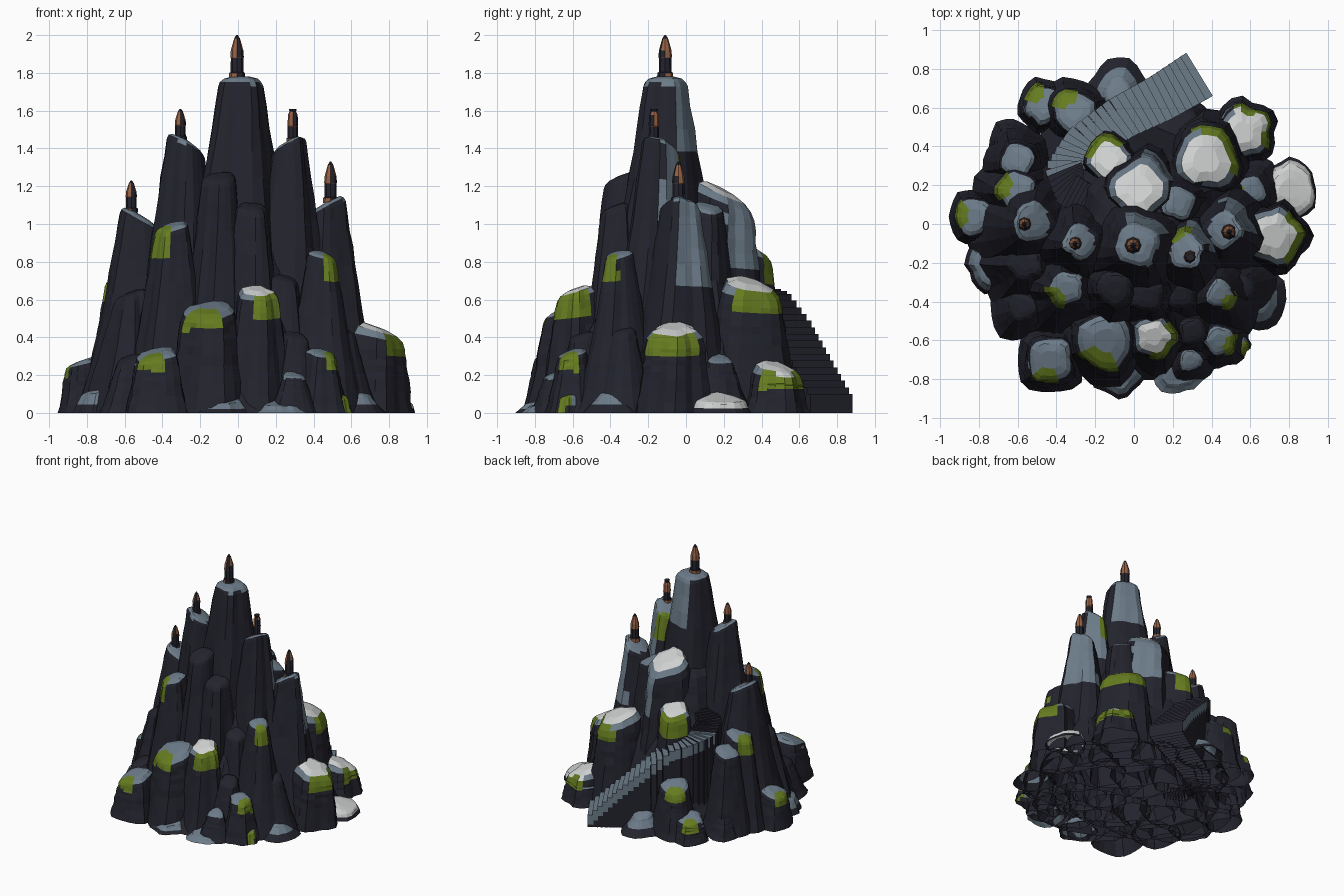
import bpy, bmesh, math, random
from mathutils import Matrix, Vector

random.seed(11)
if "Cube" in bpy.data.objects:
    bpy.data.objects.remove(bpy.data.objects["Cube"], do_unlink=True)

COLOURS = {
    "dark_rock": (0.017, 0.017, 0.027),
    "slate": (0.15, 0.20, 0.25),
    "snow": (0.62, 0.63, 0.63),
    "moss": (0.13, 0.20, 0.014),
    "copper": (0.30, 0.12, 0.06),
}
ORDER = list(COLOURS)
MATS = []
for label, rgb in COLOURS.items():
    mat = bpy.data.materials.new(label)
    mat.use_nodes = True
    mat.diffuse_color = (*rgb, 1)
    bsdf = mat.node_tree.nodes["Principled BSDF"]
    bsdf.inputs["Base Color"].default_value = (*rgb, 1)
    bsdf.inputs["Roughness"].default_value = 0.9
    MATS.append(mat)


def finish(bm, name, paint):
    """Recalculate normals, colour every face by a rule and link the object."""
    bmesh.ops.recalc_face_normals(bm, faces=bm.faces)
    bm.normal_update()
    for face in bm.faces:
        face.material_index = ORDER.index(paint(face))
    mesh = bpy.data.meshes.new(name)
    bm.to_mesh(mesh)
    bm.free()
    for mat in MATS:
        mesh.materials.append(mat)
    obj = bpy.data.objects.new(name, mesh)
    bpy.context.collection.objects.link(obj)
    return obj


def loft(bm, rings):
    """Skin a stack of equal rings and close the top; the foot stays open."""
    rows = [[bm.verts.new(p) for p in ring] for ring in rings]
    for low, high in zip(rows, rows[1:]):
        for i in range(len(low)):
            j = (i + 1) % len(low)
            bm.faces.new((low[i], low[j], high[j], high[i]))
    bm.faces.new(rows[-1])


def pillar(name, x, y, h, base, top, cap="slate", moss=None, tilt=0.35, bare_back=False):
    """Creased rock column; moss is the turn of its patch away from the outward direction."""
    sides = 20
    out = Vector((x, y, 0)).normalized() if abs(x) + abs(y) > 0.15 else Vector((0, 0, 0))
    mossy, low = moss is not None, h < 0.16
    patch = Matrix.Rotation(moss or 0, 3, "Z") @ out
    lobes, phase = random.choice((3, 4, 5)), random.uniform(0, math.tau)
    crease = [1 + 0.08 * math.cos(lobes * math.tau * i / sides + phase)
              + random.uniform(-0.05, 0.05) for i in range(sides)]
    crown = min(top * (0.7 if cap == "snow" else 0.45), h * 0.45)
    body = h - crown
    steps = (0, 0.5, 1) if low else (0, 0.15, 0.32, 0.5, 0.62, 0.72, 0.8, 0.87, 0.94, 1)
    levels = [(body * t, base + (top - base) * t ** 0.8) for t in steps]
    levels += [(body + crown * f, top * r) for f, r in ((0.45, 0.92), (0.8, 0.74), (1, 0.4))]
    rings = []
    for z, r in levels:
        ring = []
        for i in range(sides):
            a = math.tau * i / sides + z * 0.25
            rr = r * crease[i] * random.uniform(0.97, 1.03)
            off = Vector((rr * math.cos(a), rr * math.sin(a), 0))
            drop = tilt * off.dot(out) * (z / h) ** 4
            ring.append((x + off.x, y + off.y, max(0, z - drop)))
        rings.append(ring)
    bm = bmesh.new()
    loft(bm, rings)
    # Moss wraps widely round snowy crowns and makes small patches elsewhere
    depth, reach = (0.12 + 0.07 * h, 0.4) if cap == "snow" else (0.08 + 0.09 * h, 0.76)

    def paint(face):
        mid, n = face.calc_center_median(), face.normal
        away = (mid - Vector((x, y, mid.z))).normalized().dot(patch)
        crowned = mid.z > body - 0.1 * top - max(0, tilt) * top * 0.5
        if low and mid.z > 0.3 * h:
            return "moss" if mossy and away > 0.3 else cap
        if n.z > 0.65 and crowned:
            return "moss" if mossy and cap == "slate" and away > reach and tilt > 0 else cap
        if mossy and away > reach and h - mid.z < depth:
            return "moss"
        if cap != "dark_rock" and n.z > 0.45 and crowned:
            return "slate"
        if bare_back and n.x * 0.5 + n.y * 0.85 > 0.62 and mid.z > h - 0.42:
            return "slate"
        return "dark_rock"

    return finish(bm, name, paint)


def spire(name, x, y, z, height, radius, pointed=True):
    """Small banded turret with a copper roof, weathered dark on one face."""
    neck, tip = (0.62, 0.12) if pointed else (0.9, 0.75)
    profile = [(0, 1.2), (0.13, 1.15), (0.15, 0.95), (0.47, 0.92), (0.49, 1),
               (0.65, 0.92), (0.82, neck), (0.92, 0.6 * neck + 0.06), (1, tip)]
    bm = bmesh.new()
    loft(bm, [[(x + radius * r * math.cos(math.tau * k / 8), y + radius * r * math.sin(math.tau * k / 8),
                z + height * t) for k in range(8)] for t, r in profile])

    def paint(face):
        t = (face.calc_center_median().z - z) / height
        weathered = face.normal.dot(Vector((0.6, -0.8, 0))) > 0.85
        banded = 0.03 < t < 0.13 or 0.47 < t < 0.92
        return "copper" if banded and not weathered else "dark_rock"

    return finish(bm, name, paint)


# Core that closes the gaps between the columns
pillar("core_rock", 0, -0.03, 1.1, 0.74, 0.25, "dark_rock")

# Five great towers: x, y, height, foot radius, crown radius
pillar("middle_tower", 0.015, -0.11, 1.78, 0.44, 0.115, bare_back=True)
TOWERS = {
    "inner_right": (-0.275, -0.09, 1.44, 0.34, 0.095),
    "inner_left": (0.265, -0.14, 1.43, 0.33, 0.095, "slate", 2.4),
    "outer_right": (-0.52, 0.01, 1.05, 0.34, 0.11),
    "outer_left": (0.46, -0.03, 1.11, 0.30, 0.10),
}
for side, spec in TOWERS.items():
    pillar(side + "_tower", *spec, tilt=-0.6, bare_back="left" in side)

# Turrets on the towers
spire("middle_spire", -0.005, -0.11, 1.77, 0.23, 0.036)
spire("inner_right_spire", -0.305, -0.1, 1.44, 0.17, 0.03)
spire("inner_left_spire", 0.29, -0.17, 1.43, 0.18, 0.029, False)
spire("outer_right_spire", -0.565, 0, 1.06, 0.17, 0.03)
spire("outer_left_spire", 0.49, -0.04, 1.11, 0.22, 0.034)

# Columns leaning on the towers
CRAGS = [
    (-0.10, -0.33, 1.26, 0.25, 0.095, "dark_rock"),
    (0.07, -0.37, 1.10, 0.23, 0.085, "dark_rock"),
    (-0.35, -0.33, 1.00, 0.27, 0.09, "slate", 0),
    (0.44, -0.36, 0.85, 0.24, 0.075, "slate", 0),
    (0.24, -0.36, 0.72, 0.20, 0.08, "dark_rock"),
    (0.23, 0.11, 1.10, 0.24, 0.09, "slate"),
    (-0.13, 0.33, 0.88, 0.21, 0.12, "snow", 0),
    (0.37, 0.33, 0.70, 0.25, 0.17, "snow", 0),
    (-0.60, 0.17, 0.74, 0.22, 0.10, "slate", 0),
    (-0.56, -0.20, 0.64, 0.26, 0.09, "dark_rock"),
    (0.54, -0.34, 0.45, 0.20, 0.08, "dark_rock"),
]
for n, spec in enumerate(CRAGS):
    pillar(f"crag_{n + 1}", *spec)
pillar("rear_shoulder", 0.03, 0.18, 1.19, 0.27, 0.16, "snow", tilt=0.5, bare_back=True)

# Blunt boulders on the front slope
FRONT = [
    (-0.15, -0.60, 0.57, 0.24, 0.15, "slate", -0.15),
    (0.10, -0.58, 0.66, 0.20, 0.11, "snow", 0.9),
    (-0.43, -0.70, 0.33, 0.18, 0.12, "slate", 0.3),
    (0.44, -0.60, 0.33, 0.15, 0.08, "slate", 0.6),
    (0.64, -0.39, 0.12, 0.15, 0.07, "slate"),
    (0.29, -0.70, 0.21, 0.13, 0.06, "slate"),
    (0.23, -0.74, 0.06, 0.14, 0.10, "slate"),
    (-0.08, -0.75, 0.08, 0.14, 0.10, "slate"),
    (-0.72, -0.21, 0.14, 0.15, 0.11, "slate"),
    (-0.57, -0.42, 0.30, 0.18, 0.08, "dark_rock"),
    (0.30, -0.55, 0.42, 0.16, 0.07, "dark_rock"),
    (0.53, -0.62, 0.10, 0.07, 0.05, "slate", 0),
]
for n, spec in enumerate(FRONT):
    pillar(f"front_boulder_{n + 1}", *spec)

# Blunt boulders on the flanks and the back
BACK = [
    (0.72, -0.06, 0.46, 0.19, 0.15, "snow", 0),
    (0.80, 0.18, 0.09, 0.15, 0.13, "snow"),
    (0.56, 0.47, 0.26, 0.18, 0.14, "snow", 0),
    (0.60, 0.17, 0.30, 0.18, 0.08, "slate", math.pi),
    (-0.82, 0.04, 0.28, 0.14, 0.10, "slate", 0),
    (-0.60, 0.33, 0.66, 0.18, 0.09, "slate"),
    (-0.31, 0.58, 0.40, 0.18, 0.11, "slate", 0),
    (-0.46, 0.61, 0.19, 0.14, 0.10, "slate", 0),
    (-0.08, 0.68, 0.14, 0.17, 0.08, "slate"),
    (-0.62, 0.40, 0.20, 0.14, 0.09, "dark_rock"),
    (0.22, 0.50, 0.24, 0.18, 0.12, "dark_rock"),
]
for n, spec in enumerate(BACK):
    pillar(f"back_boulder_{n + 1}", *spec)

# Stairway climbing the back: pale slabs on dark piers down to the ground
PATH = [Vector(p) for p in ((0.32, 0.76), (0.14, 0.65), (-0.06, 0.55), (-0.25, 0.42),
                            (-0.36, 0.29), (-0.33, 0.17), (-0.22, 0.11))]
STEPS = 34
bm = bmesh.new()
for s in range(STEPS):
    climb = s / STEPS
    t = climb * (len(PATH) - 1)
    k = int(t)
    along = (PATH[k + 1] - PATH[k]).normalized()
    if k + 2 < len(PATH):
        along = along.lerp((PATH[k + 2] - PATH[k + 1]).normalized(), (t - k) * 0.8).normalized()
    centre = PATH[k].lerp(PATH[k + 1], t - k)
    across = Vector((-along.y, along.x)) * (0.13 - 0.05 * climb)
    reach = along * 0.021
    height = min(0.1 + 1.2 * climb, 0.48 + 0.35 * climb)
    foot = [centre - across - reach, centre + across - reach,
            centre + across + reach, centre - across + reach]
    loft(bm, [[(*p, z) for p in foot] for z in (0, height - 0.08, height)])


def tread_colour(face):
    n, heights = face.normal, [v.co.z for v in face.verts]
    slab = min(heights) > 0 and max(heights) < 0.72
    return "slate" if slab and (n.z > 0.5 or (n.x < 0.2 and n.y > 0.3)) else "dark_rock"


finish(bm, "stairway", tread_colour)
